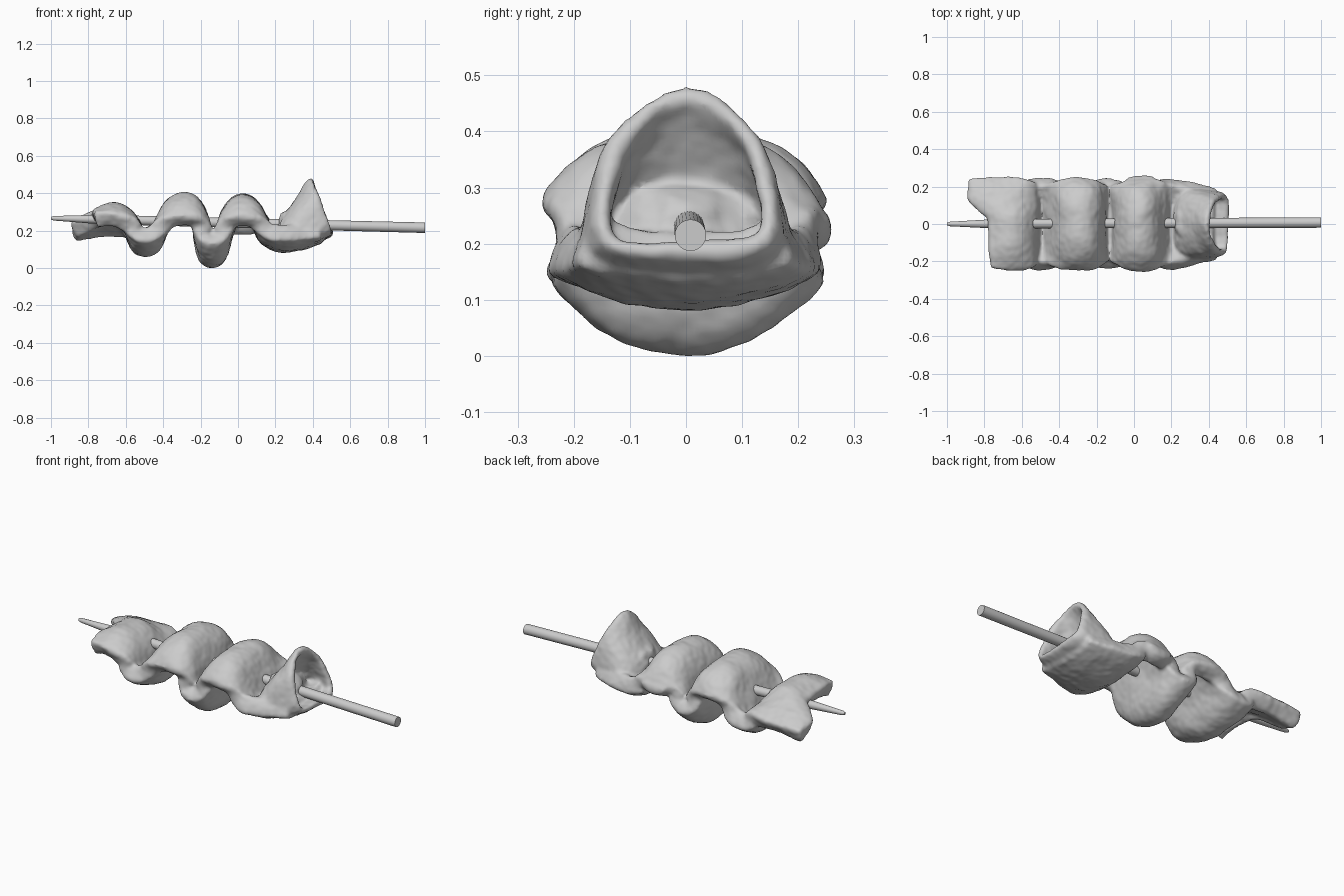
import bpy, bmesh, math
from mathutils import Vector, noise

if "Cube" in bpy.data.objects:
    bpy.data.objects.remove(bpy.data.objects["Cube"])


def make_object(name, bm):
    bmesh.ops.recalc_face_normals(bm, faces=bm.faces)
    mesh = bpy.data.meshes.new(name)
    bm.to_mesh(mesh)
    bm.free()
    obj = bpy.data.objects.new(name, mesh)
    bpy.context.collection.objects.link(obj)
    return obj


def skin_grid(bm, rows, closed=False):
    verts = [[bm.verts.new(p) for p in row] for row in rows]
    for a, b in zip(verts, verts[1:]):
        n = len(a)
        for j in range(n if closed else n - 1):
            k = (j + 1) % n
            bm.faces.new((a[j], a[k], b[k], b[j]))
    return verts


def spline(pts, steps):
    # smooth curve through the control points
    pts = [Vector(p) for p in pts]
    pts = [2 * pts[0] - pts[1]] + pts + [2 * pts[-1] - pts[-2]]
    out = []
    for i in range(1, len(pts) - 2):
        a, b, c, d = pts[i - 1:i + 3]
        for s in range(steps):
            t = s / steps
            out.append(0.5 * (2 * b + (c - a) * t + (2 * a - 5 * b + 4 * c - d) * t * t
                              + (3 * b - a - 3 * c + d) * t ** 3))
    return out + [pts[-2]]


def apply_modifiers(obj):
    dg = bpy.context.evaluated_depsgraph_get()
    mesh = bpy.data.meshes.new_from_object(obj.evaluated_get(dg))
    obj.modifiers.clear()
    obj.data = mesh


def thicken(obj, amount):
    mod = obj.modifiers.new("thickness", 'SOLIDIFY')
    mod.thickness = amount
    mod.offset = 0
    sub = obj.modifiers.new("round", 'SUBSURF')
    sub.levels = sub.render_levels = 1
    apply_modifiers(obj)


def clamp(t):
    return max(0, min(1, t))


# folded strip: wave profile along x, humps and troughs curl together at the long edges
wave = [(-.765, .25), (-.67, .302), (-.58, .25), (-.53, .12), (-.46, .12), (-.40, .24),
        (-.34, .34), (-.25, .352), (-.2, .24), (-.17, .07), (-.11, .06), (-.07, .2),
        (-.02, .33), (.06, .34), (.12, .24), (.17, .15), (.26, .13), (.36, .15), (.44, .18)]
rows = []
for x, z in spline(wave, 5):
    half = .226 + .008 * math.sin(9 * x) - .05 * max(0, (x - .2) / .3)
    end = clamp((-.58 - x) / .17)
    row = []
    for j in range(25):
        v = -1 + j / 12
        d = z - .22
        if d > 0:
            droop = 1.3 if v > 0 and -.1 < x < .16 else .85
            f = 1 - droop * abs(v) ** 3.5
        else:
            f = 1 - .72 * v * v
        flap = clamp((v - .15) / .4)
        row.append((x - .12 * flap * end, v * half + .01 * end * v,
                    .22 + d * f - .045 * flap * clamp((-.5 - x) / .15) + .03 * end * max(0, -v)))
    rows.append(row)
bm = bmesh.new()
skin_grid(bm, rows)
strip = make_object("meat_strip", bm)
thicken(strip, .095)

# open pocket at the right end: rounded triangle rings (bottom x, bottom z, apex x, apex z, half width)
shape = [(0, 1), (.42, .9), (.82, .66), (.95, .3), (1, .05), (.5, .0),
         (0, .02), (-.5, 0), (-1, .05), (-.95, .3), (-.82, .66), (-.42, .9)]
rings = [(.21, .15, .23, .23, .15), (.29, .13, .29, .31, .19), (.37, .14, .34, .40, .18),
         (.45, .17, .375, .46, .165), (.51, .19, .40, .485, .155)]
bm = bmesh.new()
verts = skin_grid(bm, [[(bx + (ax - bx) * w, s * h, bz + (az - bz) * w) for s, w in shape]
                       for bx, bz, ax, az, h in rings], True)
bm.faces.new(verts[0])
pocket = make_object("meat_pocket", bm)
thicken(pocket, .045)

# crumpled lump inside the pocket
bm = bmesh.new()
bmesh.ops.create_uvsphere(bm, u_segments=24, v_segments=14, radius=1)
for v in bm.verts:
    v.co = Vector((.3 + v.co.x * .09, v.co.y * .14, .22 + v.co.z * .09))
    v.co.x += .03 * noise.noise(v.co * 22)
lump = make_object("meat_lump", bm)

# fuse the meat pieces and roughen the surface
bpy.ops.object.select_all(action='DESELECT')
for o in (strip, pocket, lump):
    o.select_set(True)
bpy.context.view_layer.objects.active = strip
bpy.ops.object.join()
rem = strip.modifiers.new("fuse", 'REMESH')
rem.mode = 'VOXEL'
rem.voxel_size = .01
smo = strip.modifiers.new("soften", 'SMOOTH')
smo.iterations = 5
apply_modifiers(strip)
bm = bmesh.new()
bm.from_mesh(strip.data)
bm.normal_update()
for v in bm.verts:
    v.co += v.normal * (.008 * noise.noise(v.co * 9) + .0025 * noise.noise(v.co * 32))
low = min(v.co.z for v in bm.verts)
for v in bm.verts:
    v.co.z -= low * clamp((.25 - v.co.z) / .25)
for f in bm.faces:
    f.smooth = True
bm.to_mesh(strip.data)
bm.free()

# tapered stick with a pointed left tip
bm = bmesh.new()
stick_rings = []
for x, r in ((-1, .007), (-.985, .012), (-.8, .022), (-.6, .025), (1, .028)):
    t = (x + 1) / 2
    stick_rings.append([(x, .008 * t + r * math.cos(a * math.pi / 12),
                         .266 - .051 * t + r * math.sin(a * math.pi / 12)) for a in range(24)])
sv = skin_grid(bm, stick_rings, True)
bm.faces.new(sv[0])
bm.faces.new(sv[-1])
stick = make_object("stick", bm)
bpy.ops.object.select_all(action='DESELECT')
stick.select_set(True)
bpy.context.view_layer.objects.active = stick
bpy.ops.object.shade_smooth_by_angle(angle=math.radians(40))
